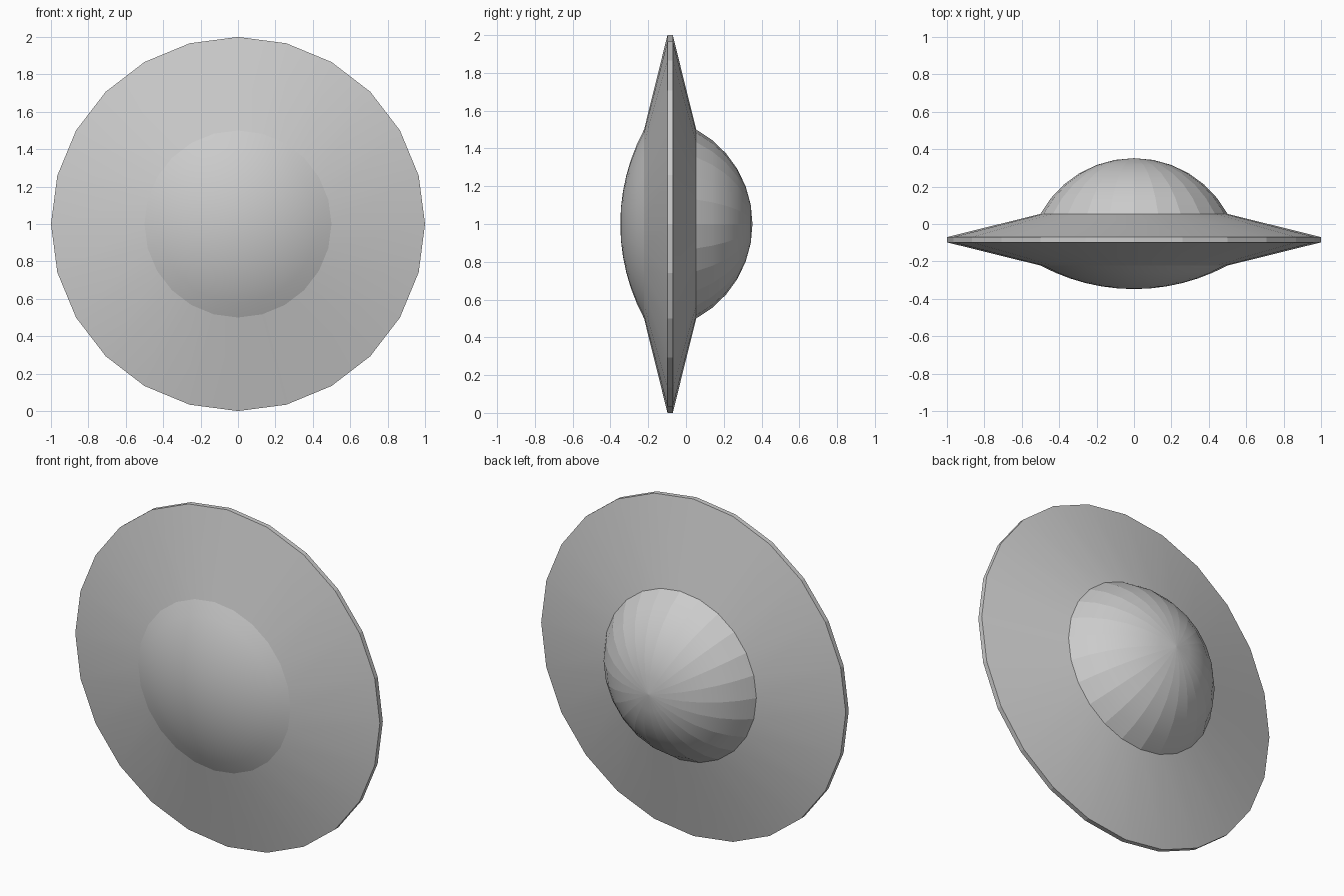
import bpy, bmesh
from math import sin, cos, asin, pi, sqrt

if "Cube" in bpy.data.objects:
    bpy.data.objects.remove(bpy.data.objects["Cube"])

SIDES = 24
CENTRE_Z = 1.0


def lathe(name, profile, smooth=True, gores=False):
    """Revolve (radius, y) points, listed front to back, round the y axis."""
    bm = bmesh.new()
    rings = []
    for r, y in profile:
        if r < 1e-5:
            rings.append([bm.verts.new((0, y, CENTRE_Z))] * SIDES)
        else:
            rings.append([bm.verts.new((r * cos(2 * pi * i / SIDES), y,
                                        CENTRE_Z + r * sin(2 * pi * i / SIDES)))
                          for i in range(SIDES)])
    for a, b in zip(rings, rings[1:]):
        for i in range(SIDES):
            j = (i + 1) % SIDES
            corners = list(dict.fromkeys((a[i], b[i], b[j], a[j])))
            bm.faces.new(corners).smooth = smooth
    if gores:  # crease the edges that run from base to tip
        for e in bm.edges:
            if abs(e.verts[0].co.y - e.verts[1].co.y) > 1e-5:
                e.smooth = False
    mesh = bpy.data.meshes.new(name)
    bm.to_mesh(mesh)
    bm.free()
    obj = bpy.data.objects.new(name, mesh)
    bpy.context.collection.objects.link(obj)
    return obj


def cap(radius, base_y, tip_y, rings):
    """Circular-arc profile from the base ring to the tip."""
    h = abs(tip_y - base_y)
    side = 1 if tip_y > base_y else -1
    big = (radius ** 2 + h ** 2) / (2 * h)
    full = asin(radius / big)
    pts = []
    for k in range(rings, -1, -1):
        t = full * k / rings
        pts.append((big * sin(t), tip_y - side * big * (1 - cos(t))))
    return pts


# Shallow rounded belly at the front
lathe("belly", cap(0.5, -0.222, -0.348, 6)[::-1])

# Sloping disc faces and the thin faceted rim
lathe("front_disc", [(0.5, -0.222), (1.0, -0.098)])
lathe("rim", [(1.0, -0.098), (1.0, -0.070)], smooth=False)
lathe("back_disc", [(1.0, -0.070), (0.5, 0.054)])

# Taller dome at the back, creased into gores
lathe("dome", cap(0.5, 0.054, 0.352, 6), gores=True)
